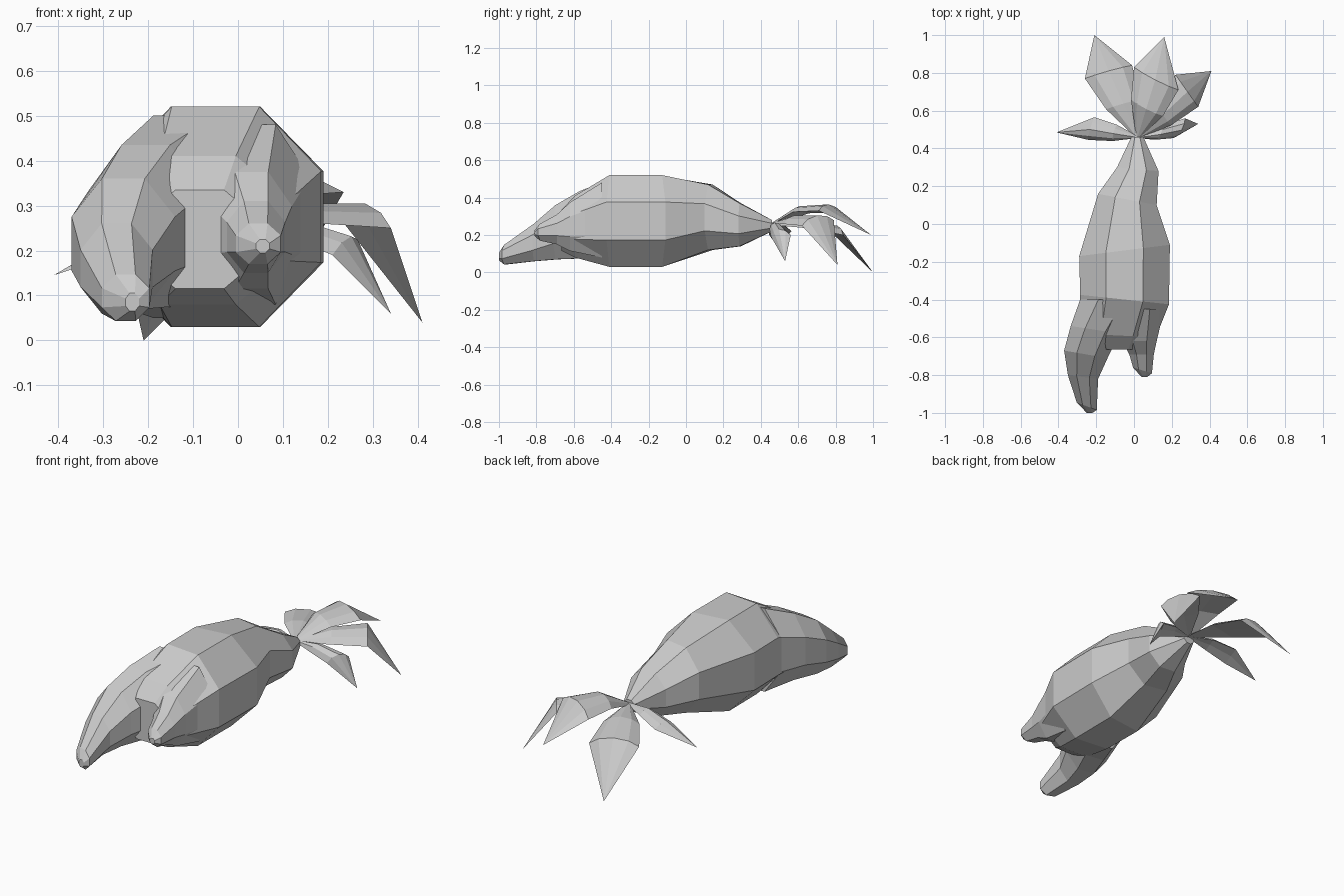
import bpy, bmesh, math
from mathutils import Vector

cube = bpy.data.objects.get("Cube")
if cube:
    bpy.data.objects.remove(cube, do_unlink=True)

grey = bpy.data.materials.new("plain grey")
grey.use_nodes = True
GREY = (0.6, 0.6, 0.6, 1)
grey.diffuse_color = GREY
grey.node_tree.nodes["Principled BSDF"].inputs["Base Color"].default_value = GREY


def loft(name, rings):
    """Skin a list of equal-sized point rings and cap both ends."""
    bm = bmesh.new()
    rows = [[bm.verts.new(p) for p in ring] for ring in rings]
    n = len(rows[0])
    for a, b in zip(rows, rows[1:]):
        for i in range(n):
            j = (i + 1) % n
            bm.faces.new((a[i], a[j], b[j], b[i]))
    bm.faces.new(rows[0])
    bm.faces.new(rows[-1])
    bmesh.ops.remove_doubles(bm, verts=bm.verts, dist=0.0005)
    bmesh.ops.recalc_face_normals(bm, faces=bm.faces)
    mesh = bpy.data.meshes.new(name)
    bm.to_mesh(mesh)
    bm.free()
    mesh.materials.append(grey)
    obj = bpy.data.objects.new(name, mesh)
    bpy.context.collection.objects.link(obj)
    return obj


def octagon(x, y, z, rx, rz, skew=0.0):
    """Flat-topped octagon across y; skew swings its +x side along y."""
    ring = []
    for k in range(8):
        a = math.radians(22.5 + 45 * k)
        c, s = math.cos(a) / math.cos(math.pi / 8), math.sin(a) / math.cos(math.pi / 8)
        ring.append(Vector((x + rx * c, y + skew * c, z + rz * s)))
    return ring


# Swollen root body, from the crown down to the fork
loft("root_body", [octagon(*r) for r in (
    (0.018, 0.46, 0.25, 0.032, 0.03),
    (0.02, 0.29, 0.255, 0.11, 0.115, -0.01),
    (-0.035, 0.13, 0.295, 0.155, 0.175, -0.03),
    (-0.05, -0.14, 0.275, 0.24, 0.245, 0.03),
    (-0.05, -0.40, 0.275, 0.235, 0.245, -0.025),
    (-0.09, -0.59, 0.245, 0.205, 0.165, -0.01),
    (-0.085, -0.665, 0.225, 0.13, 0.11),
)])

# Long right leg
loft("right_leg", [octagon(*r) for r in (
    (-0.12, -0.40, 0.275, 0.165, 0.225),
    (-0.205, -0.56, 0.255, 0.13, 0.18, -0.02),
    (-0.255, -0.69, 0.215, 0.115, 0.145, -0.02),
    (-0.27, -0.81, 0.16, 0.08, 0.10, -0.01),
    (-0.25, -0.965, 0.095, 0.053, 0.052, -0.02),
    (-0.235, -1.0, 0.085, 0.015, 0.02),
)])

# Short left leg
loft("left_leg", [octagon(*r) for r in (
    (0.03, -0.45, 0.28, 0.13, 0.20),
    (0.03, -0.62, 0.245, 0.09, 0.13),
    (0.04, -0.69, 0.23, 0.065, 0.08),
    (0.045, -0.775, 0.215, 0.05, 0.045, -0.015),
    (0.055, -0.81, 0.21, 0.015, 0.015),
)])


def leaf(name, left, right, tip, lift):
    """Folded leaf: narrow stalk, ridged blade, bent-down point."""
    root = Vector((0.02, 0.46, 0.255))
    left, right, tip = Vector(left), Vector(right), Vector(tip)
    mid = (left + right) / 2
    up = (right - left).cross(mid - root).normalized()

    def section(centre, half, height):
        return [centre - half, centre - half * 0.6 + up * height * 0.7, centre + up * height,
                centre + half * 0.6 + up * height * 0.7, centre + half, centre + up * height * 0.1]

    half = (right - left) / 2
    arch = Vector((0, 0, lift))
    loft(name, [
        section(root, half * 0.08, 0.01),
        section(root.lerp(mid, 0.5) + arch, half * 0.72, 0.035),
        section(mid, half, 0.04),
        section(tip, half * 0.001, 0),
    ])


# Crown of five drooping leaves
leaf("leaf_back_right", (-0.26, 0.77, 0.22), (-0.01, 0.84, 0.20), (-0.21, 1.0, 0.0), 0.01)
leaf("leaf_back_left", (0.0, 0.83, 0.32), (0.235, 0.71, 0.33), (0.16, 0.99, 0.20), 0.03)
leaf("leaf_left", (0.22, 0.79, 0.28), (0.34, 0.62, 0.25), (0.41, 0.81, 0.04), 0.01)
leaf("leaf_low_left", (0.27, 0.56, 0.20), (0.21, 0.455, 0.19), (0.34, 0.53, 0.06), 0.01)
leaf("leaf_low_right", (-0.24, 0.445, 0.20), (-0.21, 0.565, 0.22), (-0.41, 0.485, 0.145), 0.01)
